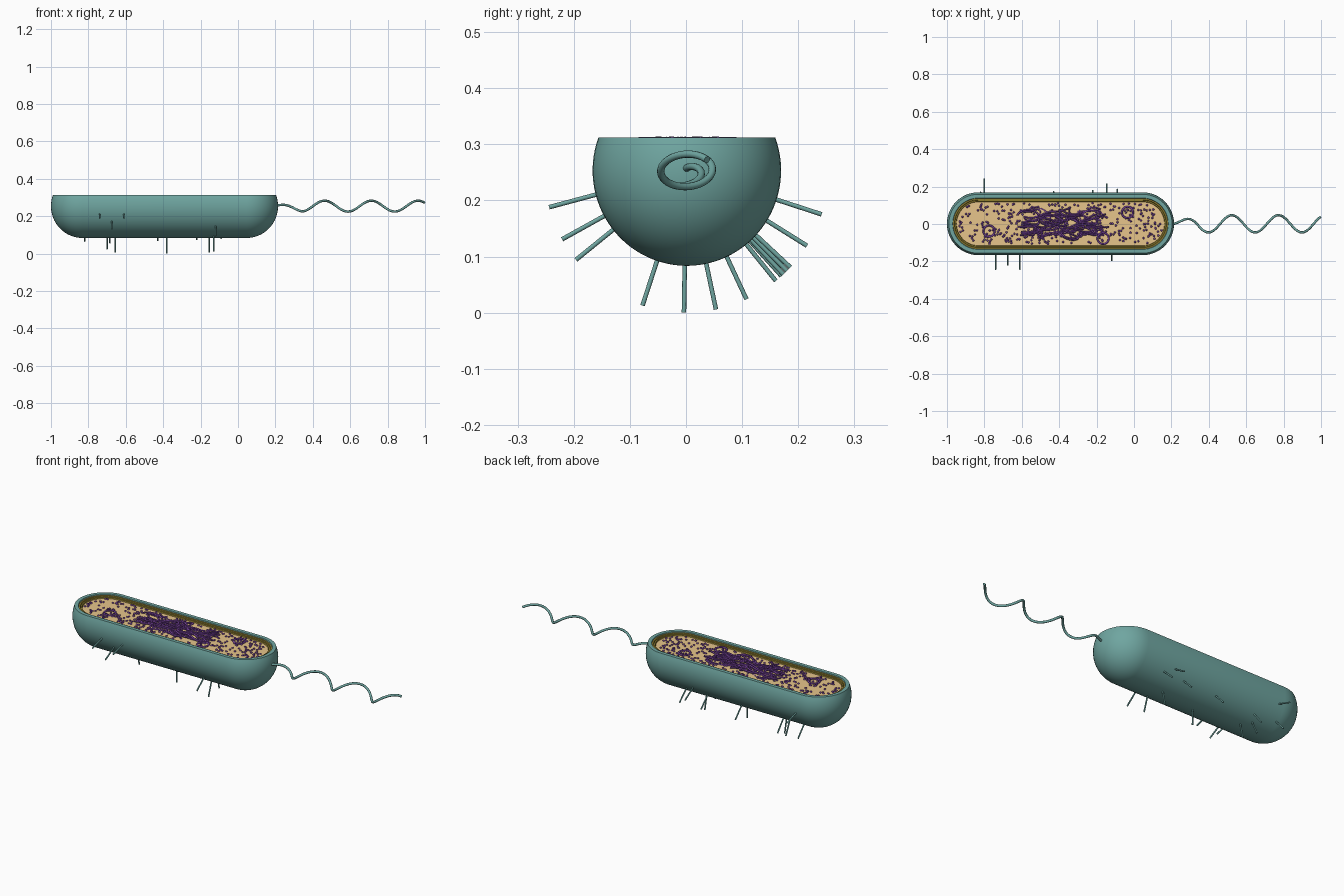
import bpy, bmesh, math, random
from mathutils import Vector, Matrix

random.seed(7)
cube = bpy.data.objects.get("Cube")
if cube:
    bpy.data.objects.remove(cube, do_unlink=True)


def material(name, rgb):
    m = bpy.data.materials.new(name)
    m.use_nodes = True
    m.diffuse_color = (*rgb, 1)
    m.node_tree.nodes["Principled BSDF"].inputs["Base Color"].default_value = (*rgb, 1)
    return m


TEAL = material("teal", (0.16, 0.38, 0.355))
OLIVE = material("olive", (0.28, 0.21, 0.03))
TAN = material("tan", (0.80, 0.56, 0.26))
PURPLE = material("purple", (0.17, 0.052, 0.31))

MID_X, MID_Y, AXIS_Z = -0.393, 0.0015, 0.2535   # body axis
RADIUS, DEPTH, HALF = 0.168, 0.170, 0.439       # half width, depth, half straight part
CUT_Z, FLOOR_Z = 0.3125, 0.296                  # cut plane and inner floor


def smooth(ob, angle=40):
    bpy.ops.object.select_all(action="DESELECT")
    ob.select_set(True)
    bpy.context.view_layer.objects.active = ob
    bpy.ops.object.shade_smooth_by_angle(angle=math.radians(angle))


def add_mesh(name, bm, mats):
    me = bpy.data.meshes.new(name)
    bm.to_mesh(me)
    bm.free()
    ob = bpy.data.objects.new(name, me)
    bpy.context.collection.objects.link(ob)
    for m in mats:
        me.materials.append(m)
    smooth(ob)


def add_tubes(name, paths, radius, mat, closed=False, sides=2):
    """Round tubes through lists of points, turned into one mesh."""
    cu = bpy.data.curves.new(name, "CURVE")
    cu.dimensions = "3D"
    cu.bevel_depth, cu.bevel_resolution = radius, sides
    cu.use_fill_caps = True
    for path in paths:
        sp = cu.splines.new("POLY")
        sp.points.add(len(path) - 1)
        for p, co in zip(sp.points, path):
            p.co = (*co, 1)
        sp.use_cyclic_u = closed
    cu.materials.append(mat)
    ob = bpy.data.objects.new(name, cu)
    bpy.context.collection.objects.link(ob)
    bpy.ops.object.select_all(action="DESELECT")
    ob.select_set(True)
    bpy.context.view_layer.objects.active = ob
    bpy.ops.object.convert(target="MESH")
    smooth(bpy.context.object, 50)


def stadium(bm, r, z):
    """Loop of vertices: two half circles joined by straight sides."""
    loop = []
    for side in (1, -1):
        for i in range(25):
            a = math.pi * (i / 24 - 0.5)
            loop.append(bm.verts.new((MID_X + side * (HALF + r * math.cos(a)),
                                      MID_Y + side * r * math.sin(a), z)))
    return loop


# Body: stadium sections from the underside up to the cut, then stepped inward
low = math.pi / 2
high = math.asin((CUT_Z - AXIS_Z) / DEPTH)
sections = []
for i in range(29):
    a = -low + 0.02 + (high + low - 0.02) * i / 28
    sections.append((RADIUS * math.cos(a), AXIS_Z + DEPTH * math.sin(a), 0))
lip = sections[-1][0]
sections += [(lip - 0.020, CUT_Z, 0), (lip - 0.022, CUT_Z - 0.005, 0),
             (lip - 0.030, CUT_Z - 0.005, 1), (lip - 0.032, CUT_Z - 0.010, 1),
             (lip - 0.039, CUT_Z - 0.010, 1), (lip - 0.041, FLOOR_Z, 1)]
bm = bmesh.new()
below = stadium(bm, *sections[0][:2])
bm.faces.new(below[::-1])
for r, z, index in sections[1:]:
    above = stadium(bm, r, z)
    for i in range(len(above)):
        j = (i + 1) % len(above)
        bm.faces.new((below[i], below[j], above[j], above[i])).material_index = index
    below = above
bm.faces.new(below).material_index = 2
add_mesh("cell_body", bm, (TEAL, OLIVE, TAN))

# Flagellum: helix that widens from its root
tail = []
for i in range(141):
    x = 0.19 + 0.807 * i / 140
    grow = min(1, max(0, (x - 0.19) / 0.16))
    turn = 2 * math.pi / 0.25
    tail.append((x, 0.001 + 0.046 * grow * math.cos(turn * (x - 0.523)),
                 AXIS_Z + 0.029 * grow * math.cos(turn * (x - 0.463))))
add_tubes("flagellum", [tail], 0.0065, TEAL, sides=3)

# Pili: straight hairs standing out from the body (x, degrees from straight down)
pili = ((-0.74, -75), (-0.61, -75), (-0.675, -61), (-0.12, -51), (-0.13, -18),
        (-0.38, -1), (-0.655, 12), (-0.155, 12), (-0.70, 25), (-0.685, 39),
        (-0.82, 42), (-0.43, 43), (-0.22, 45), (-0.09, 47), (-0.145, 58), (-0.80, 72))
hairs = []
for x, deg in pili:
    a = math.radians(deg)
    hairs.append([(x, MID_Y / 2 + r * math.sin(a), AXIS_Z - r * math.cos(a))
                  for r in (0.155, 0.2533)])
add_tubes("pili", hairs, 0.004, TEAL)

# Nucleoid: tangle of looping strands
strands = []
for k in range(17):
    x0, x1 = random.uniform(-0.61, -0.55), random.uniform(-0.19, -0.13)
    base = -0.064 + 0.134 * k / 16
    p, q, s = (random.uniform(0, 6.28) for _ in range(3))
    path = []
    for i in range(100):
        t = i / 99
        x = x0 + (x1 - x0) * t + 0.022 * math.sin(25 * t + p)
        y = base + 0.014 * math.sin(17 * t + q) + 0.008 * math.sin(33 * t + s)
        path.append((x, y, FLOOR_Z + 0.005 + 0.008 * math.sin(11 * t + q + k)))
    strands.append(path)
add_tubes("nucleoid", strands, 0.0046, PURPLE)

# Plasmids: small closed rings
rings = []
for cx, cy in ((-0.775, -0.038), (-0.035, 0.062), (-0.165, -0.077)):
    rings.append([(cx + 0.03 * math.cos(a), cy + 0.03 * math.sin(a), FLOOR_Z + 0.004)
                  for a in (2 * math.pi * i / 32 for i in range(32))])
add_tubes("plasmids", rings, 0.005, PURPLE, closed=True)

# Ribosomes: beads scattered over the floor
bm = bmesh.new()
count = 0
while count < 350:
    x, y = random.uniform(-0.56, 0.56), random.uniform(-0.112, 0.112)
    if math.hypot(max(0, abs(x) - HALF), y) > 0.11:
        continue
    spot = Matrix.Translation(Vector((MID_X + x, MID_Y + y, FLOOR_Z + 0.001)))
    bmesh.ops.create_icosphere(bm, subdivisions=2, radius=0.0058, matrix=spot)
    count += 1
add_mesh("ribosomes", bm, (PURPLE,))
